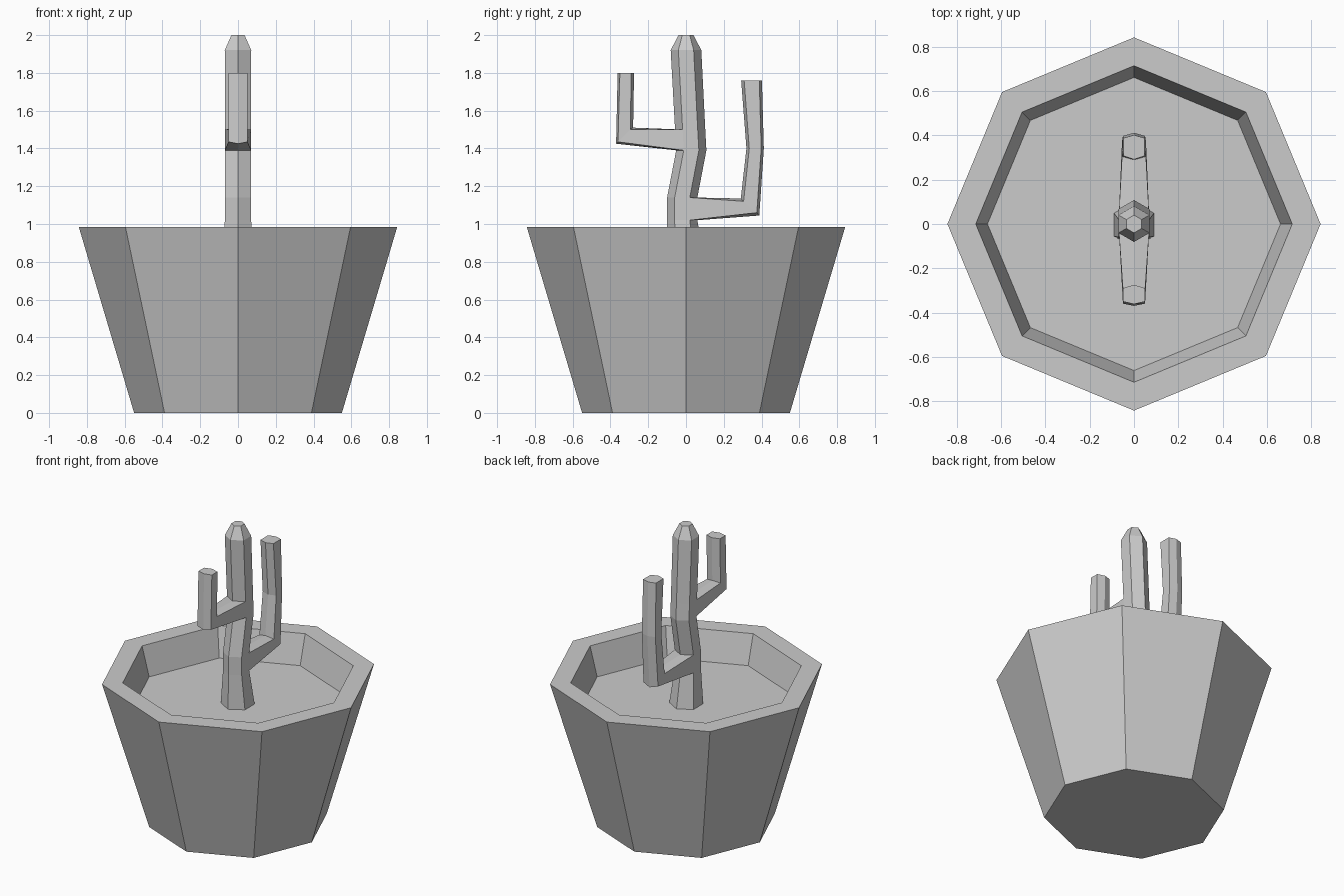
import bpy, bmesh
from math import sin, cos, pi

if "Cube" in bpy.data.objects:
    bpy.data.objects.remove(bpy.data.objects["Cube"])


def ring(bm, n, r, z, y=0.0, start=0.0):
    return [bm.verts.new((r * cos(start + 2 * pi * i / n),
                          y + r * sin(start + 2 * pi * i / n), z)) for i in range(n)]


def bridge(bm, a, b):
    n = len(a)
    for i in range(n):
        j = (i + 1) % n
        bm.faces.new((a[i], a[j], b[j], b[i]))


def finish(bm, name):
    bmesh.ops.recalc_face_normals(bm, faces=bm.faces)
    mesh = bpy.data.meshes.new(name)
    bm.to_mesh(mesh)
    bm.free()
    bpy.context.collection.objects.link(bpy.data.objects.new(name, mesh))


# Octagonal pot: outer wall, rim, inner wall, soil surface (radius, z)
bm = bmesh.new()
loops = [ring(bm, 8, r, z) for r, z in
         [(0.55, 0), (0.843, 0.985), (0.715, 0.985), (0.662, 0.79)]]
for a, b in zip(loops, loops[1:]):
    bridge(bm, a, b)
bm.faces.new(loops[0])
bm.faces.new(loops[-1])
finish(bm, "pot")

# Cactus trunk: hexagonal rings (z, y centre, radius)
bm = bmesh.new()
trunk = [ring(bm, 6, r, z, y, -pi / 2) for z, y, r in
         [(0.79, -0.003, 0.104), (1.02, -0.02, 0.08), (1.14, -0.02, 0.08),
          (1.39, 0.028, 0.08), (1.50, 0.022, 0.08), (1.92, 0, 0.081), (2.0, 0, 0.04)]]
for a, b in zip(trunk, trunk[1:]):
    bridge(bm, a, b)
bm.faces.new(trunk[0])
bm.faces.new(trunk[-1])


def arm(level, side, sections):
    """Grow an arm out of two trunk faces; sections hold half width and
    (y, z) of inner sides, inner ridge, outer sides, outer ridge."""
    low, high = trunk[level], trunk[level + 1]
    for i, j in zip(side, side[1:]):
        bm.faces.remove(bm.faces.get((low[i], low[j], high[j], high[i])))
    loop = [high[i] for i in side] + [low[i] for i in reversed(side)]
    sx = 1 if loop[0].co.x > 0 else -1
    for w, inner, ridge_in, outer, ridge_out in sections:
        w *= sx
        pts = [(w, *inner), (0, *ridge_in), (-w, *inner),
               (-w, *outer), (0, *ridge_out), (w, *outer)]
        new = [bm.verts.new(p) for p in pts]
        bridge(bm, loop, new)
        loop = new
    bm.faces.new(loop)


# Front arm: elbow, tip
arm(3, (5, 0, 1), [
    (0.05, (-0.295, 1.50), (-0.28, 1.51), (-0.36, 1.435), (-0.37, 1.425)),
    (0.05, (-0.29, 1.80), (-0.275, 1.80), (-0.35, 1.80), (-0.362, 1.80))])

# Back arm: elbow, bend, tip
arm(1, (2, 3, 4), [
    (0.054, (0.305, 1.12), (0.29, 1.135), (0.375, 1.06), (0.388, 1.045)),
    (0.05, (0.335, 1.40), (0.32, 1.40), (0.398, 1.40), (0.412, 1.40)),
    (0.048, (0.308, 1.76), (0.292, 1.76), (0.388, 1.76), (0.402, 1.76))])
finish(bm, "cactus")
